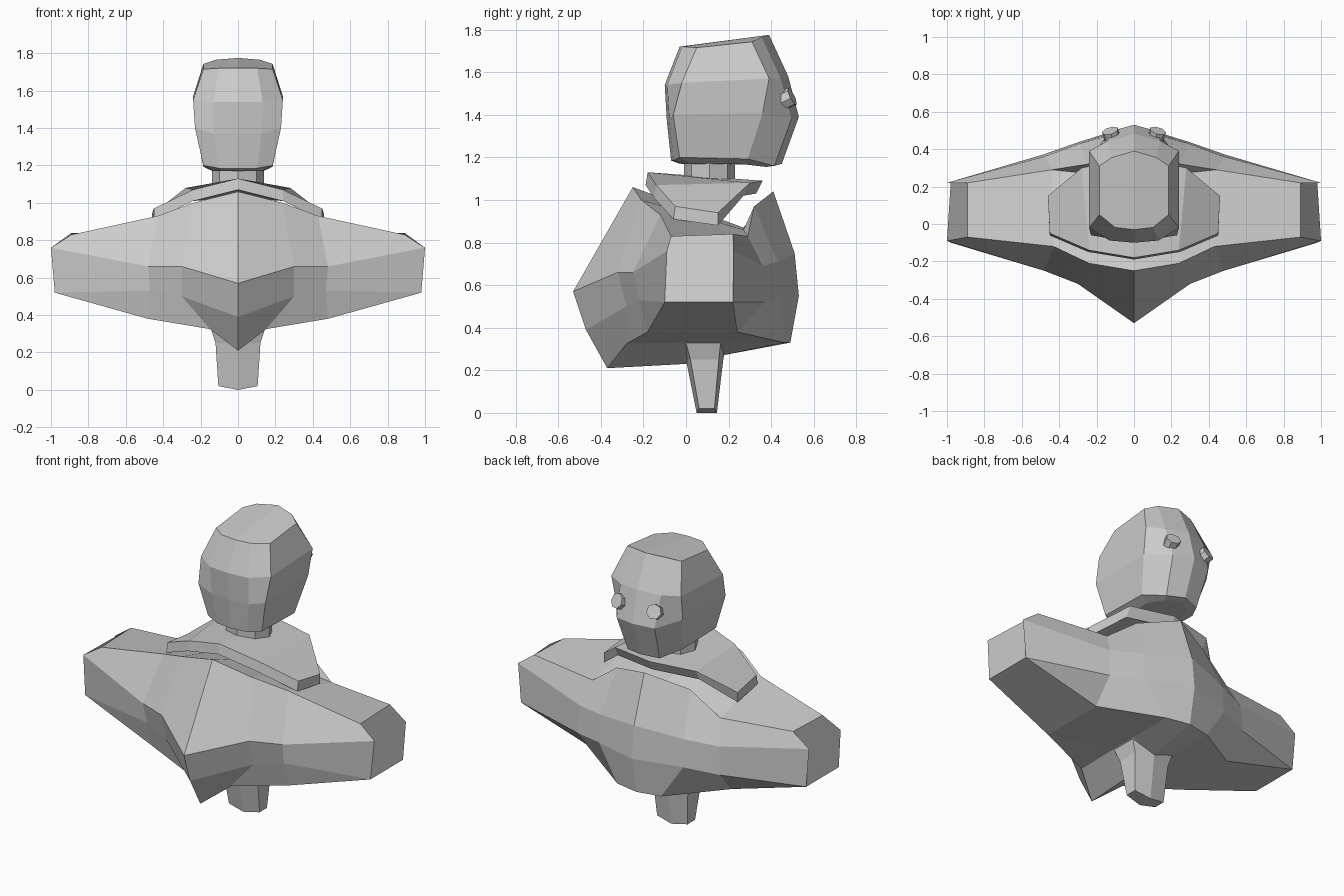
import bpy, bmesh
from mathutils import Vector

if "Cube" in bpy.data.objects:
    bpy.data.objects.remove(bpy.data.objects["Cube"])


def make_object(name, bm):
    bmesh.ops.remove_doubles(bm, verts=bm.verts[:], dist=0.0005)
    bmesh.ops.recalc_face_normals(bm, faces=bm.faces[:])
    me = bpy.data.meshes.new(name)
    bm.to_mesh(me)
    bm.free()
    ob = bpy.data.objects.new(name, me)
    bpy.context.collection.objects.link(ob)
    return ob


def loft_half(name, sections, closed, cap_start, cap_end):
    """Skin a row of sections on the +x side, then mirror across x = 0."""
    bm = bmesh.new()
    rows = [[bm.verts.new(p) for p in s] for s in sections]
    n = len(rows[0])
    for a, b in zip(rows, rows[1:]):
        for i in range(n if closed else n - 1):
            j = (i + 1) % n
            bm.faces.new((a[i], a[j], b[j], b[i]))
    if cap_start:
        bm.faces.new(rows[0])
    if cap_end:
        bm.faces.new(rows[-1])
    bmesh.ops.remove_doubles(bm, verts=bm.verts[:], dist=0.0005)
    geom = bm.verts[:] + bm.edges[:] + bm.faces[:]
    bmesh.ops.mirror(bm, geom=geom, axis='X', merge_dist=0.001)
    return make_object(name, bm)


def prism(name, sides, radius, depth, center, axis, scale_y=1.0, spin=0.0):
    bm = bmesh.new()
    bmesh.ops.create_cone(bm, cap_ends=True, segments=sides, radius1=radius,
                          radius2=radius, depth=depth)
    bmesh.ops.scale(bm, vec=(1, scale_y, 1), verts=bm.verts[:])
    rot = Vector(axis).to_track_quat('Z', 'Y').to_matrix()
    if axis == (0, 0, 1):
        rot.identity()
    for v in bm.verts:
        v.co = rot @ v.co + Vector(center)
    return make_object(name, bm)


# Body: cross-sections from the centre line out to the shoulder end
# (top front, front keel, belly, underside, back, back rim, neck valley)
middle = [(0, -.25, 1.06), (0, -.53, .57), (0, -.47, .39), (0, -.37, .21),
          (0, 0, .23), (0, .17, .27), (0, .49, .33), (0, .53, .55),
          (0, .51, .75), (0, .41, 1.04), (0, .27, .87)]
chest = [(.24, -.21, 1.0), (.30, -.32, .66), (.30, -.28, .50), (.15, -.28, .325),
         (.15, 0, .33), (.15, .17, .33), (.15, .46, .33), (.29, .44, .54),
         (.29, .43, .71), (.25, .32, .97), (.25, .27, .86)]
f, b, t = (.48, -.18, .38), (.48, .24, .38), (.44, .29, .83)
shoulder = [(.43, -.12, .93), (.48, -.25, .66), (.47, -.22, .53), f, f, b, b,
            (.49, .37, .52), (.48, .36, .69), t, t]
f, b, t = (.98, -.10, .52), (.98, .22, .52), (.89, .22, .84)
arm_end = [(.89, -.07, .83), (1, -.09, .76), f, f, f, b, b, b, (1, .22, .76), t, t]
loft_half("body", [middle, chest, shoulder, arm_end], True, False, True)

# Stem under the body
def stem_ring(w, y0, y1, z, zc):
    d = (y1 - y0) * 0.12
    return [(0, y0, zc), (w, y0 + d, z), (w, y1 - d, z), (0, y1, zc)]

loft_half("stem", [stem_ring(.105, .05, .145, .02, 0), stem_ring(.12, 0, .175, .25, .25),
                   stem_ring(.15, -.03, .19, .34, .34)], False, True, True)

# Collar plate draped over the neck opening
def collar_section(x0, y0, z0, x1, y1, z1, drop=.06):
    return [(x0, y0, z0), (x1, y1, z1), (x1, y1 - .03 * (y1 > .2), z1 - drop),
            (x0, y0 - .01, z0 - drop)]

loft_half("collar", [collar_section(0, -.18, 1.13, 0, .36, 1.09),
                     collar_section(.24, -.14, 1.07, .28, .30, 1.08),
                     collar_section(.45, -.05, .97, .46, .15, .94)], True, False, True)

# Neck
prism("neck", 8, .14, .18, (0, .11, 1.11), (0, 0, 1), .85)

# Head: half rings from the underside to the crown
def head_ring(front, back, side_y, width, z_front, z_side, z_back, face):
    return [(0, front, z_front), (width * .55, front + .012, z_front),
            (width, side_y[0], z_side), (width, side_y[1], z_side + (z_back - z_front) * .5),
            (face, back - .035, z_back - .01), (0, back, z_back)]

loft_half("head", [
    head_ring(-.03, .41, (.02, .27), .13, 1.17, 1.17, 1.165, .09),
    head_ring(-.07, .45, (-.03, .29), .185, 1.185, 1.2, 1.17, .11),
    head_ring(-.09, .53, (-.06, .36), .23, 1.37, 1.4, 1.39, .13),
    head_ring(-.10, .48, (-.02, .39), .24, 1.54, 1.55, 1.58, .14),
    head_ring(-.03, .39, (.05, .31), .185, 1.72, 1.715, 1.775, .12)],
    False, True, True)

# Eyes
for side in (-1, 1):
    prism("eye", 7, .045, .10, (side * .115, .455, 1.465), (side * .25, .87, .42))
